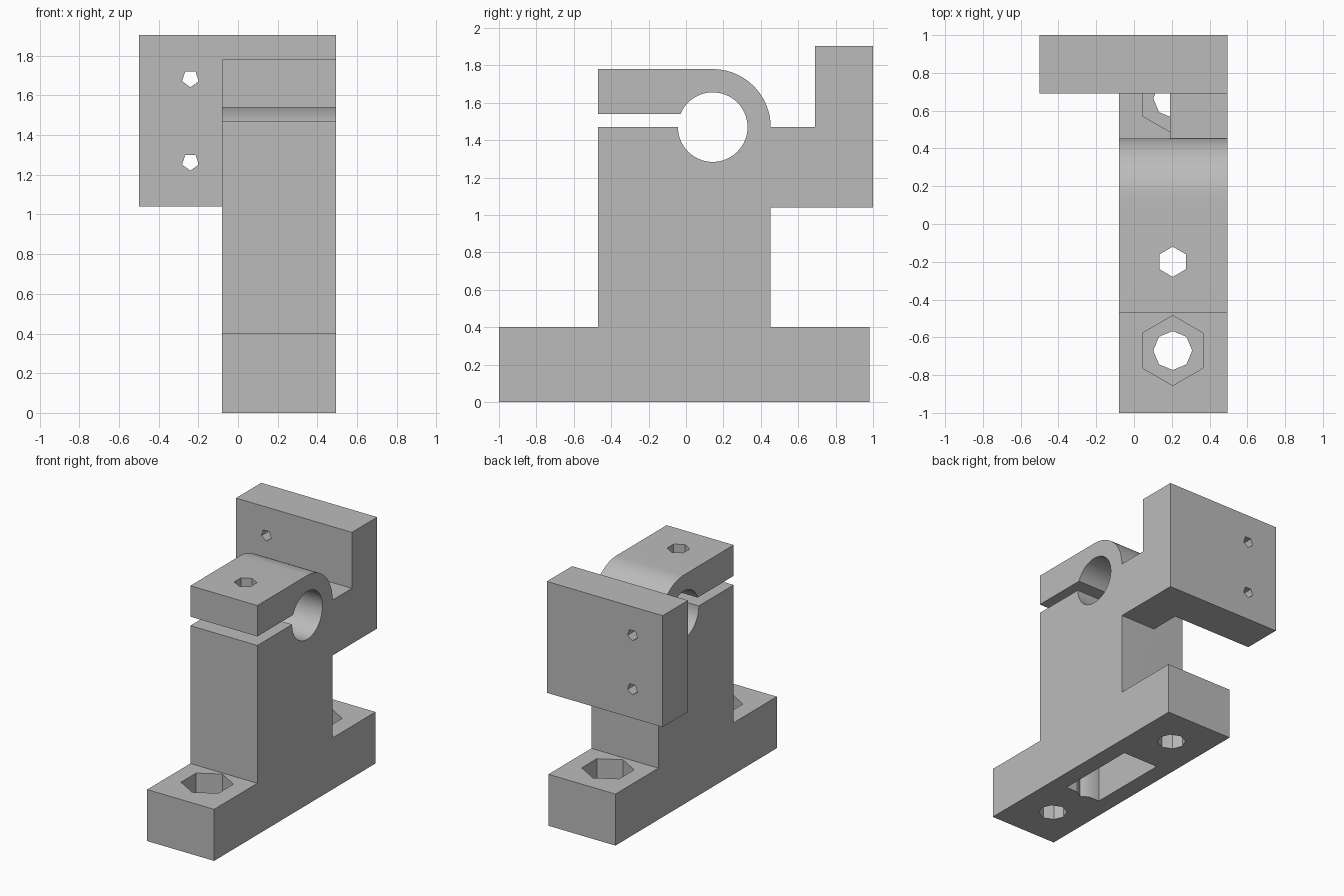
import bpy, bmesh, math
from mathutils import Vector

if "Cube" in bpy.data.objects:
    bpy.data.objects.remove(bpy.data.objects["Cube"], do_unlink=True)

grey = bpy.data.materials.new("plain grey")
grey.use_nodes = True
GREY = (0.5, 0.5, 0.5, 1)
grey.diffuse_color = GREY
grey.node_tree.nodes["Principled BSDF"].inputs["Base Color"].default_value = GREY


def prism(name, outline, offset):
    """Extrude a flat outline of 3D points along an offset vector."""
    bm = bmesh.new()
    face = bm.faces.new([bm.verts.new(p) for p in outline])
    res = bmesh.ops.extrude_face_region(bm, geom=[face])
    moved = [v for v in res["geom"] if isinstance(v, bmesh.types.BMVert)]
    bmesh.ops.translate(bm, verts=moved, vec=Vector(offset))
    bmesh.ops.recalc_face_normals(bm, faces=bm.faces)
    mesh = bpy.data.meshes.new(name)
    bm.to_mesh(mesh)
    bm.free()
    mesh.materials.append(grey)
    obj = bpy.data.objects.new(name, mesh)
    bpy.context.collection.objects.link(obj)
    return obj


def box(name, x, y, z):
    base = [(x[0], y[0], z[0]), (x[1], y[0], z[0]), (x[1], y[1], z[0]), (x[0], y[1], z[0])]
    return prism(name, base, (0, 0, z[1] - z[0]))


def ring(radius, sides, start):
    return [(radius * math.cos(start + math.tau * i / sides),
             radius * math.sin(start + math.tau * i / sides)) for i in range(sides)]


def upright_hole(name, x, y, z, radius, sides):
    pts = [(x + a, y + b, z[0]) for a, b in ring(radius, sides, math.pi / 2)]
    return prism(name, pts, (0, 0, z[1] - z[0]))


def arc(cy, cz, radius, start, end, steps):
    return [(cy + radius * math.cos(start + (end - start) * i / steps),
             cz + radius * math.sin(start + (end - start) * i / steps)) for i in range(steps + 1)]


def combine(target, other, operation):
    mod = target.modifiers.new(other.name, "BOOLEAN")
    mod.object, mod.operation, mod.solver = other, operation, "EXACT"
    other.hide_render = True
    bpy.context.view_layer.objects.active = target
    bpy.ops.object.modifier_apply(modifier=mod.name)
    bpy.data.objects.remove(other, do_unlink=True)


# Foot, pillar and split clamp as one side profile
X0, X1, MID = -0.08, 0.495, 0.205
FRONT, BACK = -0.47, 0.453
CY, CZ, BORE, OUTER = 0.143, 1.47, 0.186, 0.31
SLOT = 1.54
slot_angle = math.pi - math.asin((SLOT - CZ) / BORE)
profile = [(-1, 0), (0.98, 0), (0.98, 0.4), (BACK, 0.4)]
profile += arc(CY, CZ, OUTER, 0, math.pi / 2, 20)
profile += [(FRONT, CZ + OUTER), (FRONT, SLOT)]
profile += arc(CY, CZ, BORE, slot_angle, -math.pi, 60)
profile += [(FRONT, CZ), (FRONT, 0.4), (-1, 0.4)]
body = prism("clamp_bracket", [(X0, y, z) for y, z in profile], (X1 - X0, 0, 0))

# Arm and mounting plate at the back
combine(body, box("arm", (0.19, X1), (0.38, 0.75), (1.04, CZ)), "UNION")
combine(body, box("mounting_plate", (-0.5, X1), (0.69, 1), (1.04, 1.905)), "UNION")

# Hollow under the pillar with a nut channel
combine(body, box("hollow", (0.055, 0.36), (-0.33, 0.32), (-0.1, 1.08)), "DIFFERENCE")
combine(body, upright_hole("nut_channel", MID, -0.2, (-0.1, 1.07), 0.165, 6), "DIFFERENCE")
combine(body, upright_hole("clamp_bolt_hole", MID, -0.2, (1, 2), 0.08, 6), "DIFFERENCE")

# Foot bolt holes with hexagonal recesses
for y in (-0.67, 0.665):
    combine(body, upright_hole("foot_recess", MID, y, (0.14, 0.5), 0.185, 6), "DIFFERENCE")
    combine(body, upright_hole("foot_hole", MID, y, (-0.1, 0.3), 0.103, 8), "DIFFERENCE")

# Small five-sided holes through the plate
for z in (1.265, 1.685):
    pts = [(-0.24 + a, 0.6, z + b) for a, b in ring(0.044, 5, -math.pi / 2)]
    combine(body, prism("plate_hole", pts, (0, 0.5, 0)), "DIFFERENCE")

bpy.ops.object.select_all(action="DESELECT")
body.select_set(True)
bpy.context.view_layer.objects.active = body
bpy.ops.object.shade_smooth_by_angle(angle=math.radians(30))
